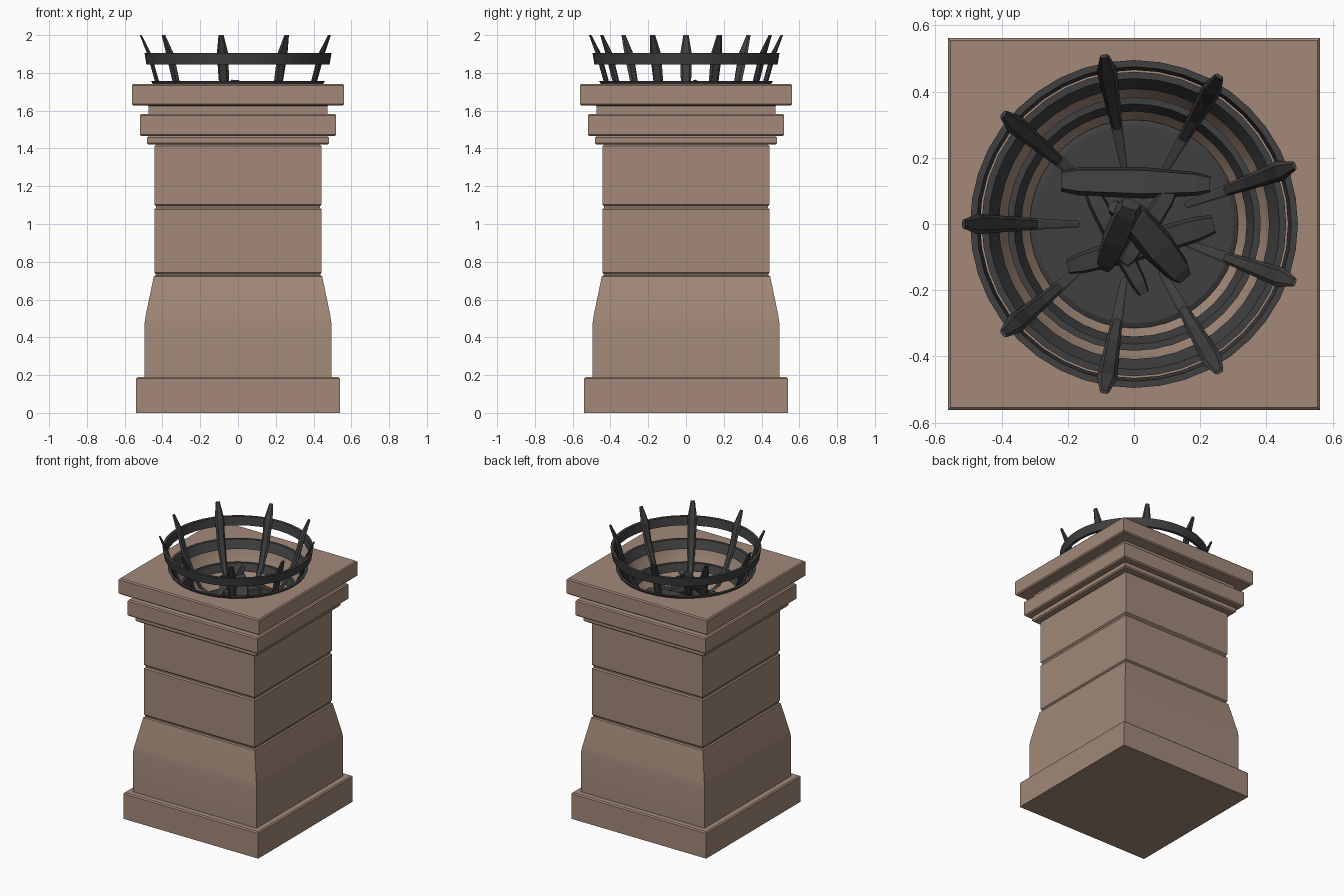
import bpy, bmesh, math
from mathutils import Vector

if "Cube" in bpy.data.objects:
    bpy.data.objects.remove(bpy.data.objects["Cube"])


def material(name, rgb):
    m = bpy.data.materials.new(name)
    m.diffuse_color = (*rgb, 1)
    m.use_nodes = True
    m.node_tree.nodes["Principled BSDF"].inputs["Base Color"].default_value = m.diffuse_color
    return m


STONE = material("warm_brown_stone", (0.36, 0.25, 0.19))
IRON = material("dark_iron", (0.05, 0.05, 0.05))


def finish(name, bm, mat, angle=None):
    bmesh.ops.recalc_face_normals(bm, faces=bm.faces)
    me = bpy.data.meshes.new(name)
    bm.to_mesh(me)
    bm.free()
    me.materials.append(mat)
    ob = bpy.data.objects.new(name, me)
    bpy.context.collection.objects.link(ob)
    if angle:
        bpy.ops.object.select_all(action='DESELECT')
        ob.select_set(True)
        bpy.context.view_layer.objects.active = ob
        bpy.ops.object.shade_smooth_by_angle(angle=math.radians(angle))
    return ob


def loft(bm, rings, closed=False):
    """Skin a list of point rings; cap the ends, or join last to first."""
    vs = [[bm.verts.new(p) for p in ring] for ring in rings]
    n = len(vs[0])
    pairs = list(zip(vs, vs[1:])) + ([(vs[-1], vs[0])] if closed else [])
    for a, b in pairs:
        for i in range(n):
            j = (i + 1) % n
            bm.faces.new((a[i], a[j], b[j], b[i]))
    if not closed:
        bm.faces.new(vs[0])
        bm.faces.new(vs[-1])


def circle(r, z, n=40):
    return [(r * math.cos(2 * math.pi * i / n), r * math.sin(2 * math.pi * i / n), z)
            for i in range(n)]


def square(h, z, n=40):
    pts = []
    for x, y, _ in circle(1, 0, n):
        k = h / max(abs(x), abs(y))
        pts.append((x * k, y * k, z))
    return pts


# Stone pedestal: square mouldings outside, round fire bowl inside
c = 0.008


def slab(h, z0, z1):
    return [(h - c, z0), (h, z0 + c), (h, z1 - c), (h - c, z1)]


profile = [(0.54, 0)] + slab(0.54, 0.03, 0.19)[2:]
profile += [(0.494, 0.19), (0.494, 0.48), (0.489, 0.515), (0.446, 0.722), (0.437, 0.727),
            (0.437, 0.735)]
profile += slab(0.443, 0.735, 1.085) + [(0.435, 1.087), (0.435, 1.095)]
profile += slab(0.443, 1.096, 1.42) + slab(0.482, 1.42, 1.465)
profile += slab(0.52, 1.465, 1.582) + [(0.475, 1.583), (0.475, 1.626)]
profile += slab(0.562, 1.627, 1.742)
bowl = [(0.445, 1.742), (0.437, 1.70), (0.41, 1.62), (0.37, 1.54), (0.31, 1.45)]
bm = bmesh.new()
loft(bm, [square(h, z) for h, z in profile] + [circle(r, z) for r, z in bowl])
finish("stone_pedestal", bm, STONE, 25)

# Ash bed at the bottom of the bowl
bm = bmesh.new()
loft(bm, [circle(0.315, 1.445), circle(0.315, 1.465), circle(0.30, 1.472)])
finish("ash_bed", bm, IRON)

# Iron hoops: (name, bottom radius, bottom z, top radius, top z)
for name, r0, z0, r1, z1 in (("upper_hoop", 0.485, 1.845, 0.495, 1.905),
                             ("rim_hoop", 0.428, 1.70, 0.46, 1.757),
                             ("lower_hoop", 0.36, 1.57, 0.383, 1.62)):
    bm = bmesh.new()
    t = 0.02
    loft(bm, [circle(r0, z0), circle(r1, z1), circle(r1 - t, z1), circle(r0 - t, z0)], True)
    finish(name, bm, IRON, 30)

# Nine curved iron spikes: (radius, z, width, thickness)
path = [(0.17, 1.485, 0.02, 0.014), (0.30, 1.53, 0.035, 0.018), (0.365, 1.62, 0.045, 0.02),
        (0.43, 1.76, 0.055, 0.022), (0.47, 1.90, 0.062, 0.022), (0.515, 2.0, 0.028, 0.010)]
for k in range(9):
    a = math.radians(180 + 40 * k)
    u, v = Vector((math.cos(a), math.sin(a), 0)), Vector((-math.sin(a), math.cos(a), 0))
    rings = []
    for r, z, w, t in path:
        rings.append([u * (r + dr * t / 2) + v * (dw * w / 2) + Vector((0, 0, z))
                      for dr, dw in ((-1, -0.6), (-1, 0.6), (0, 1), (1, 0.6), (1, -0.6), (0, -1))])
    bm = bmesh.new()
    loft(bm, rings)
    finish(f"basket_spike_{k + 1}", bm, IRON)

# Charred logs: start, end, width, height
logs = [((-0.22, 0.13, 1.56), (0.23, 0.12, 1.56), 0.09, 0.10),
        ((-0.02, 0.04, 1.69), (0.15, -0.16, 1.56), 0.10, 0.07),
        ((0.24, 0.0, 1.52), (-0.2, -0.13, 1.52), 0.08, 0.08),
        ((-0.13, 0.10, 1.53), (0.03, -0.21, 1.53), 0.06, 0.07),
        ((-0.01, 0.06, 1.75), (-0.09, -0.13, 1.52), 0.08, 0.06),
        ((0.11, 0.10, 1.58), (-0.03, -0.12, 1.60), 0.06, 0.06),
        ((-0.06, 0.05, 1.70), (0.02, -0.04, 1.50), 0.05, 0.06)]
for k, (p, q, w, h) in enumerate(logs):
    p, q = Vector(p), Vector(q)
    d = (q - p).normalized()
    s = d.cross(Vector((0, 0, 1))).normalized()
    n = s.cross(d)
    rings = []
    for f, g in ((0, 0.7), (0.12, 0.95), (0.55, 1.05), (0.9, 0.8), (1, 0.55)):
        m = p.lerp(q, f)
        rings.append([m + s * (x * w * g / 2) + n * (y * h * g / 2)
                      for x, y in ((-1, -0.7), (-0.8, 0.8), (0.7, 1), (1, -0.3), (0.4, -1))])
    bm = bmesh.new()
    loft(bm, rings)
    finish(f"charred_log_{k + 1}", bm, IRON)
